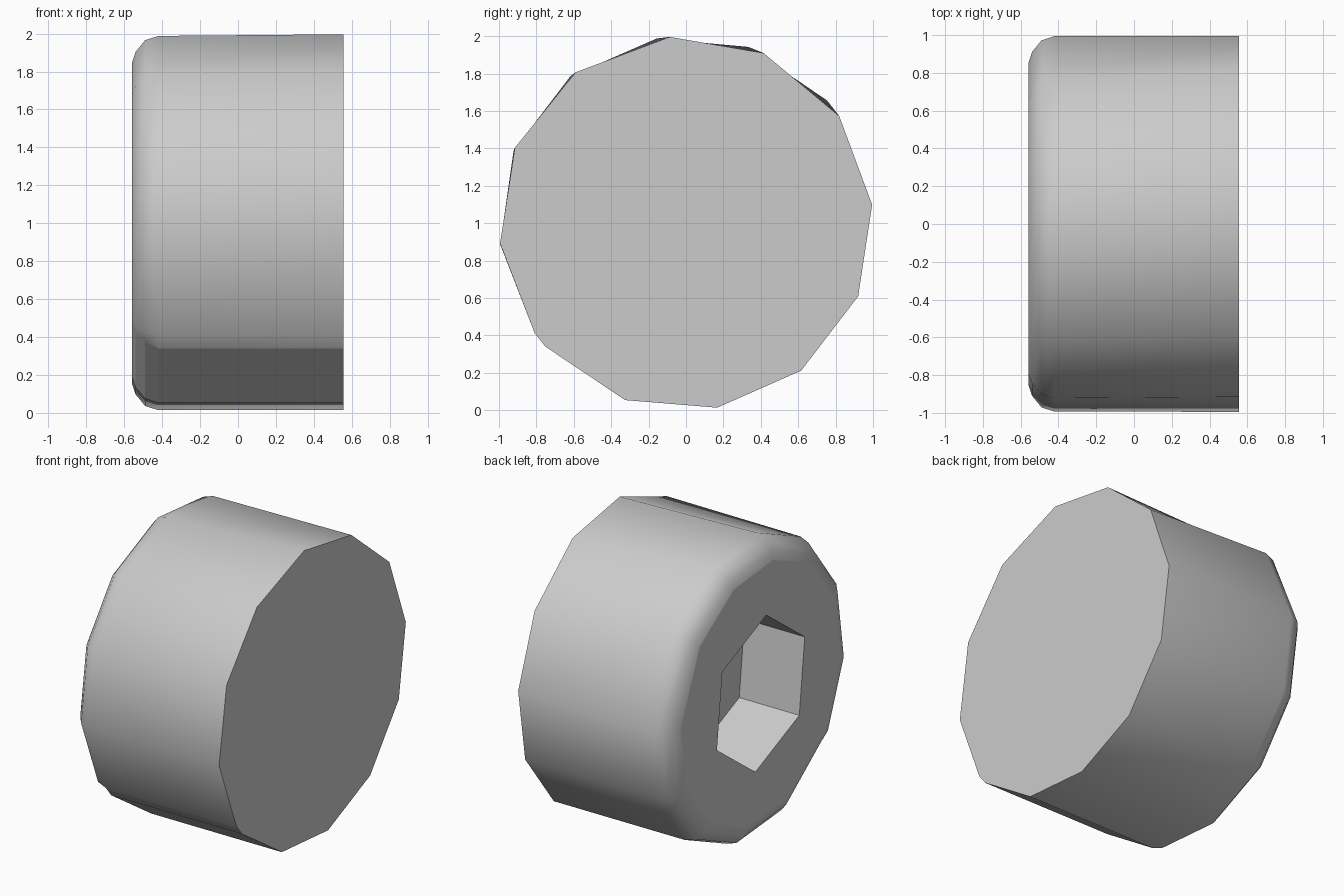
import bpy
import bmesh
from math import radians, cos, sin

old = bpy.data.objects.get("Cube")
if old:
    bpy.data.objects.remove(old)

# Single grey material
grey = bpy.data.materials.new("Plain grey")
grey.use_nodes = True
colour = (0.6, 0.6, 0.6, 1)
grey.diffuse_color = colour
grey.node_tree.nodes["Principled BSDF"].inputs["Base Color"].default_value = colour

bm = bmesh.new()


def ring(x, radius, angles):
    """Loop of vertices around the x axis, centred at height 1."""
    return [bm.verts.new((x, radius * cos(radians(a)), 1 + radius * sin(radians(a))))
            for a in angles]


def bridge(a, b):
    n = len(a)
    return [bm.faces.new((a[i], a[(i + 1) % n], b[(i + 1) % n], b[i])) for i in range(n)]


def loop_edges(loop):
    return [bm.edges.get((loop[i - 1], loop[i])) for i in range(len(loop))]


# Uneven polygon of the body, twisted slightly towards the rounded end
base = [221.3, 251, 279.6, 308, 337, 365.7, 395, 425.5, 455, 486.2, 516.2, 546.2, 576]
twist = [0, 0, 0, 0, 0, 0, 6, 5, 4, 2, 1, 0.3, 0]
turned = [a + t for a, t in zip(base, twist)]

# Body and flat back cap
back = ring(0.555, 1, base)
shoulder = ring(-0.42, 1, turned)
body_faces = bridge(back, shoulder)
back_cap = bm.faces.new(back)

# Rounded rim, with one chipped corner
loop = shoulder
chip = []
for x, radius in ((-0.49, 0.977), (-0.54, 0.915), (-0.558, 0.86)):
    new = ring(x, radius, turned)
    corner = new[0].co
    corner.y *= 0.97
    corner.z = 1 + (corner.z - 1) * 0.97
    chip.append(bridge(loop, new)[0])
    loop = new

# Hexagonal socket with a flat floor
hexagon = [36.5 + 60 * i for i in range(6)]
mouth = ring(-0.558, 0.51, hexagon)
floor = ring(-0.11, 0.51, hexagon)
bridge(mouth, floor)
bm.faces.new(floor)

# Flat head face around the socket
bmesh.ops.triangle_fill(bm, use_beauty=True, use_dissolve=False,
                        edges=loop_edges(loop) + loop_edges(mouth))
bmesh.ops.recalc_face_normals(bm, faces=bm.faces[:])
bm.faces.index_update()
flat = {f.index for f in chip + [body_faces[0], back_cap]}

mesh = bpy.data.meshes.new("socket_head")
bm.to_mesh(mesh)
bm.free()
mesh.materials.append(grey)
head = bpy.data.objects.new("socket_head", mesh)
bpy.context.collection.objects.link(head)

# Smooth sides, flat ends and chip
bpy.ops.object.select_all(action='DESELECT')
head.select_set(True)
bpy.context.view_layer.objects.active = head
bpy.ops.object.shade_smooth_by_angle(angle=radians(34))
for p in mesh.polygons:
    if p.index in flat or abs(p.normal.x) > 0.99:
        p.use_smooth = False
